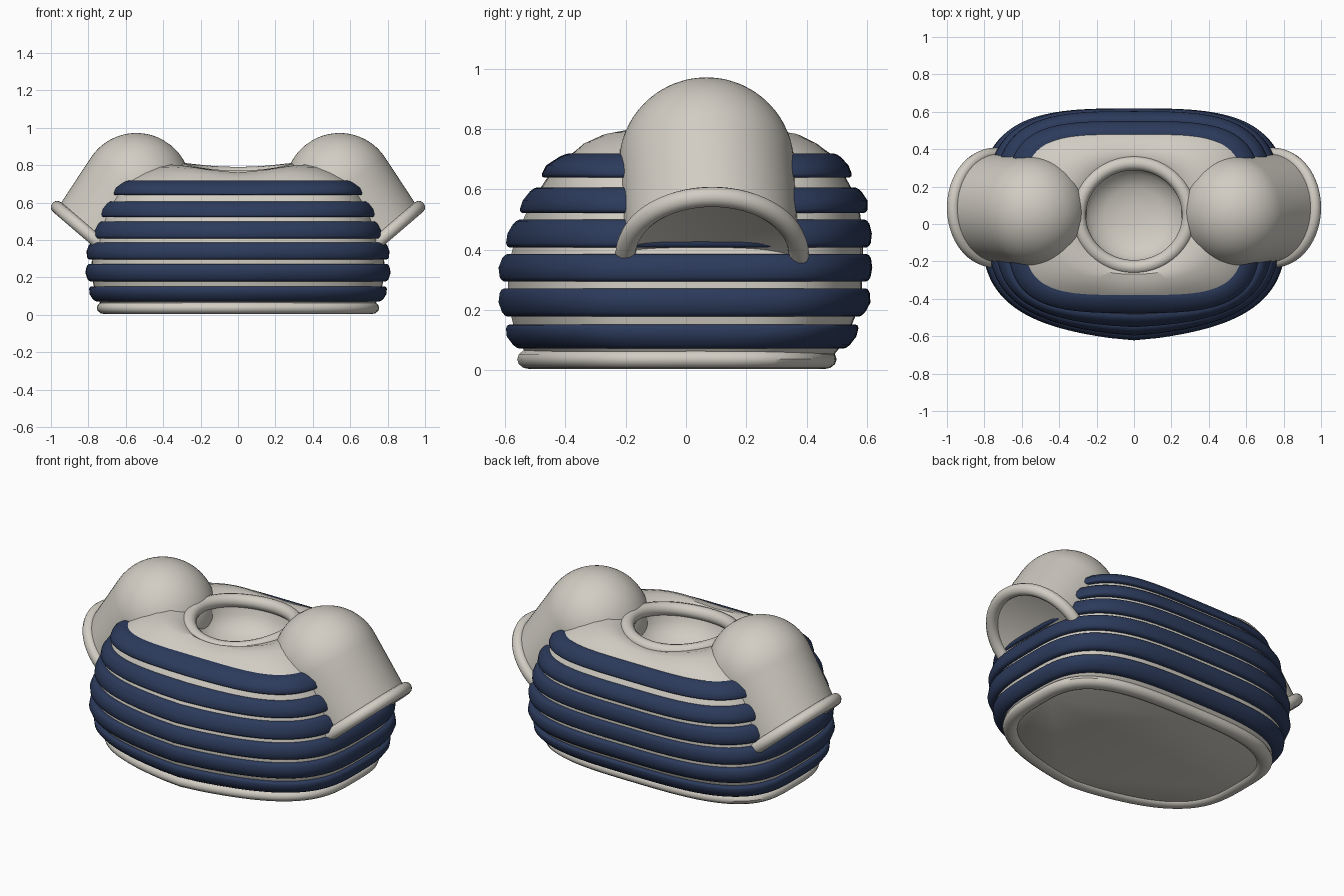
import bpy, bmesh, math
from mathutils import Vector

if "Cube" in bpy.data.objects:
    bpy.data.objects.remove(bpy.data.objects["Cube"])

SEG = 128
YC = 0.05  # depth of the widest line


def material(name, rgb):
    m = bpy.data.materials.new(name)
    m.diffuse_color = (*rgb, 1)
    m.use_nodes = True
    m.node_tree.nodes["Principled BSDF"].inputs["Base Color"].default_value = m.diffuse_color
    return m


CREAM = material("cream_wool", (0.64, 0.61, 0.55))
NAVY = material("navy_wool", (0.025, 0.043, 0.106))


def loft(name, rings, mat, close_start=False, close_end=False, wrap=False, sharp=40):
    """Skin a list of equal-length closed rings of points."""
    bm = bmesh.new()
    rows = [[bm.verts.new(p) for p in r] for r in rings]
    pairs = list(zip(rows, rows[1:])) + ([(rows[-1], rows[0])] if wrap else [])
    for a, b in pairs:
        n = len(a)
        for i in range(n):
            j = (i + 1) % n
            bm.faces.new((a[i], a[j], b[j], b[i]))
    if close_start:
        bm.faces.new(rows[0])
    if close_end:
        bm.faces.new(rows[-1])
    bmesh.ops.recalc_face_normals(bm, faces=bm.faces)
    mesh = bpy.data.meshes.new(name)
    bm.to_mesh(mesh)
    bm.free()
    mesh.materials.append(mat)
    ob = bpy.data.objects.new(name, mesh)
    bpy.context.collection.objects.link(ob)
    bpy.ops.object.select_all(action='DESELECT')
    ob.select_set(True)
    bpy.context.view_layer.objects.active = ob
    bpy.ops.object.shade_smooth_by_angle(angle=math.radians(sharp))
    return ob


def outline(z, a, back, front, n, keel, off=0.0):
    """Rounded-rectangle section whose front is pushed out to a soft keel."""
    pts = []
    for i in range(SEG):
        t = 2 * math.pi * i / SEG
        c, s = math.cos(t), math.sin(t)
        x = (a + off) * math.copysign(abs(c) ** (2 / n), c)
        h = abs(s) ** (2 / n)
        if s >= 0:
            y = YC + (back - YC + off) * h
        else:
            soft = math.hypot(x / a, 0.08) - 0.08
            y = YC - (YC - front - keel + off) * h - keel * max(0, 1 - soft) * min(1, 2 * h)
        pts.append(Vector((x, y, z)))
    return pts


# height, half width, back, front, squareness, front keel
SHAPE = [
    (0.02, 0.735, 0.490, -0.545, 3.2, 0.13),
    (0.07, 0.770, 0.535, -0.565, 3.2, 0.13),
    (0.11, 0.790, 0.560, -0.590, 3.3, 0.13),
    (0.225, 0.812, 0.608, -0.618, 3.3, 0.12),
    (0.34, 0.806, 0.614, -0.618, 3.3, 0.12),
    (0.45, 0.777, 0.613, -0.590, 3.3, 0.10),
    (0.56, 0.737, 0.600, -0.540, 3.4, 0.06),
    (0.68, 0.660, 0.535, -0.460, 3.8, 0.0),
    (0.72, 0.615, 0.505, -0.405, 4.0, 0.0),
]


def section(z, off):
    lo, hi = SHAPE[0], SHAPE[-1]
    for p, q in zip(SHAPE, SHAPE[1:]):
        if p[0] <= z <= q[0]:
            lo, hi = p, q
    t = (z - lo[0]) / (hi[0] - lo[0])
    return outline(z, *[u + (v - u) * t for u, v in zip(lo[1:], hi[1:])], off)


# Body skin, shoulders and hollow neck in one surface
rings = [section(0.02, -0.05)]
rings += [section(0.05 + 0.67 * i / 20, -0.027) for i in range(21)]
shoulder = [
    (0.742, 0.535, 0.440, -0.345, 3.4),
    (0.757, 0.470, 0.400, -0.300, 2.8),
    (0.763, 0.400, 0.365, -0.268, 2.4),
    (0.755, 0.325, 0.340, -0.245, 2.0),
    (0.740, 0.285, 0.310, -0.215, 2.0),
    (0.690, 0.275, 0.300, -0.205, 2.0),
    (0.630, 0.235, 0.265, -0.170, 2.0),
    (0.590, 0.160, 0.195, -0.100, 2.0),
    (0.575, 0.050, 0.100, 0.000, 2.0),
]
LIFT = (0.016, 0.032, 0.040, 0.036, 0.03)
for k, row in enumerate(shoulder):
    r = outline(*row, 0.0)
    if k < len(LIFT):  # shoulders rise towards the sleeves
        for p in r:
            s = min(1, abs(p.x) / 0.38)
            p.z += LIFT[k] * s * s * (3 - 2 * s)
            if k > 2:  # neckline sits lower at the front
                p.z += 0.04 * min(0, p.y)
    rings.append(r)
loft("body", rings, CREAM, True, True)

# Padded stripes
PAD = [(0, -0.045), (0, -0.014), (0.05, -0.006), (0.16, 0.0), (0.5, 0.004),
       (0.84, 0.0), (0.95, -0.006), (1, -0.014), (1, -0.045)]
BANDS = [(0.072, 0.152), (0.178, 0.272), (0.295, 0.386),
         (0.408, 0.500), (0.522, 0.607), (0.640, 0.719)]
for k, (z0, z1) in enumerate(BANDS):
    loft(f"stripe_{k + 1}", [section(z0 + (z1 - z0) * t, o) for t, o in PAD],
         NAVY, wrap=True, sharp=50)

# Rolled bottom hem
hem = []
for i in range(12):
    t = 2 * math.pi * i / 12
    hem.append(outline(0.037 + 0.033 * math.sin(t), 0.714, 0.459, -0.519,
                       3.2, 0.13, 0.041 * math.cos(t)))
loft("bottom_hem", hem, CREAM, wrap=True)


def torus(name, centre, u, v, ru, rv, tube, saddle=0.0, tilt=0.0):
    """Rolled edge round the ellipse spanned by u and v."""
    w = u.cross(v).normalized()
    rows = []
    for i in range(64):
        t = 2 * math.pi * i / 64
        out = u * math.cos(t) + v * math.sin(t)
        c = centre + u * ru * math.cos(t) + v * rv * math.sin(t)
        c = c + Vector((0, 0, saddle * math.cos(t) ** 2 + tilt * math.sin(t)))
        rows.append([c + (out * math.cos(s) + w * math.sin(s)) * tube
                     for s in (2 * math.pi * j / 12 for j in range(12))])
    loft(name, rows, CREAM, wrap=True)


X, Y = Vector((1, 0, 0)), Vector((0, 1, 0))
torus("neck_ring", Vector((0, 0.047, 0.743)), X, Y, 0.295, 0.278, 0.038, 0.03, 0.010)


def circle(c, u, r):
    return [c + (u * math.cos(t) + Y * math.sin(t)) * r
            for t in (2 * math.pi * i / 64 for i in range(64))]


# Puffed sleeves with rolled cuffs and closed ends
for side, label in ((1, "right"), (-1, "left")):
    top = Vector((side * 0.543, 0.068, 0.681))
    end = Vector((side * 0.744, 0.087, 0.385))
    axis = Vector((side * 0.56, 0, -0.83)).normalized()
    u = Vector((side * 0.83, 0, 0.56)).normalized()
    cuff_u = Vector((side * 0.76, 0, 0.65)).normalized()
    cuff_n = Vector((side * 0.65, 0, -0.76)).normalized()
    R = 0.291
    rows = []
    for i in range(1, 21):
        a = math.pi / 2 * i / 20
        rows.append(circle(top - axis * R * math.cos(a), u, R * math.sin(a)))
    for i in range(1, 5):
        t = i / 4
        rows.append(circle(top.lerp(end, t), u.lerp(cuff_u, t).normalized(), R - 0.003 * t))
    rows.append(circle(end, cuff_u, 0.262))
    rows.append(circle(end - cuff_n * 0.006, cuff_u, 0.25))
    loft(f"{label}_sleeve", rows, CREAM, True, True)
    torus(f"{label}_cuff", end, cuff_u, Y, 0.293, 0.287, 0.034)
